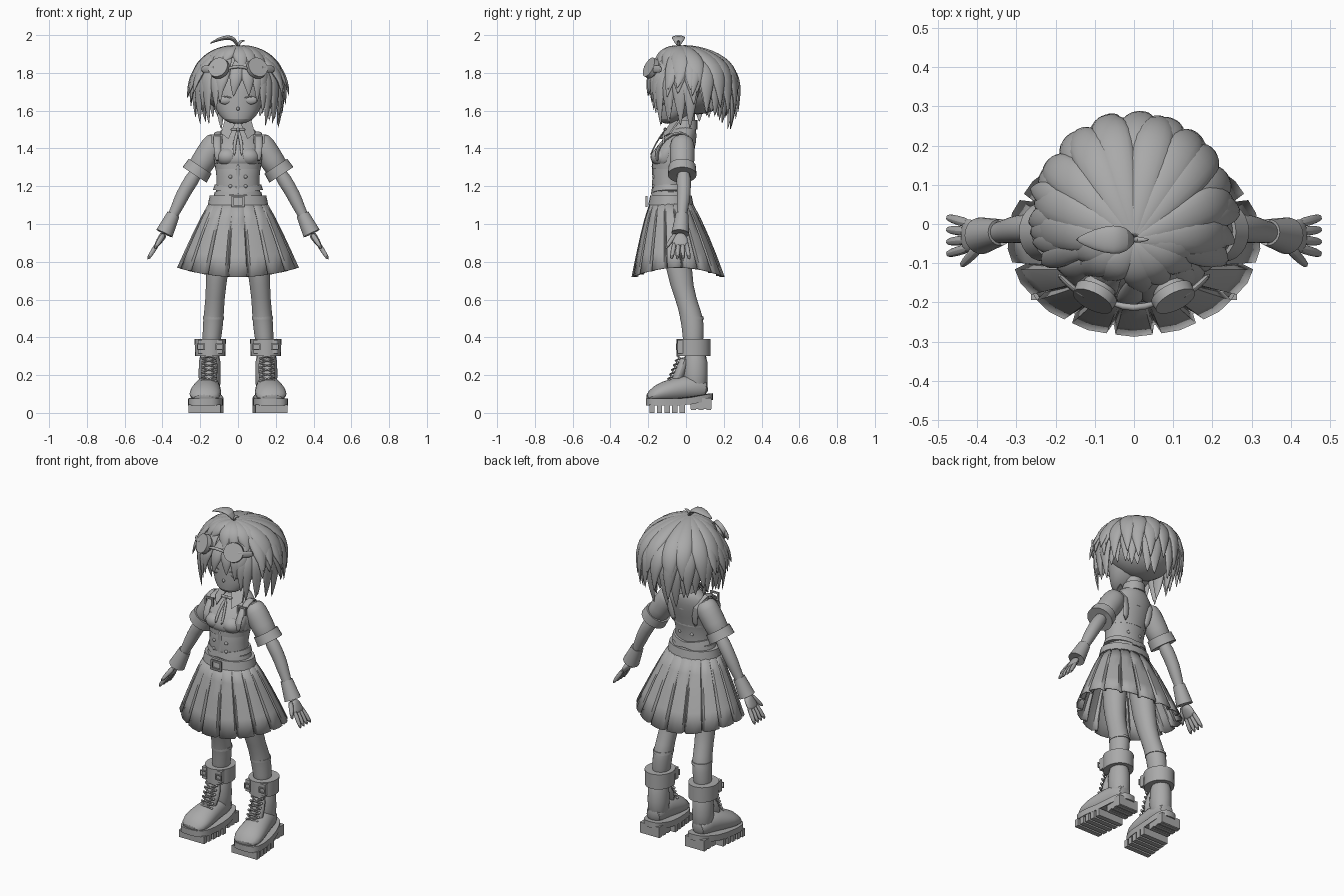
import bpy, bmesh, math, random
from mathutils import Vector, Matrix

random.seed(4)
if "Cube" in bpy.data.objects:
    bpy.data.objects.remove(bpy.data.objects["Cube"])
X, Y, Z = Vector((1, 0, 0)), Vector((0, 1, 0)), Vector((0, 0, 1))
clay = bpy.data.materials.new("clay_grey")
clay.use_nodes = True
clay.diffuse_color = (.4, .4, .4, 1)
clay.node_tree.nodes["Principled BSDF"].inputs["Base Color"].default_value = clay.diffuse_color


def finish(name, bm, sub=0):
    bmesh.ops.recalc_face_normals(bm, faces=bm.faces)
    mesh = bpy.data.meshes.new(name)
    bm.to_mesh(mesh)
    bm.free()
    mesh.materials.append(clay)
    ob = bpy.data.objects.new(name, mesh)
    bpy.context.collection.objects.link(ob)
    if sub:
        smooth = ob.modifiers.new("smooth", "SUBSURF")
        smooth.levels = smooth.render_levels = sub
    return ob


def bridge_rings(bm, rings):
    for low, high in zip(rings, rings[1:]):
        for j in range(len(low)):
            bm.faces.new((low[j], low[j - 1], high[j - 1], high[j]))


def pair(r):
    return r if isinstance(r, tuple) else (r, r)


def sweep(name, path, radii, ref=Y, sides=12, level=False, sub=1, tilt=0):
    """Skin elliptical rings along a path; level keeps every ring horizontal."""
    bm, rings = bmesh.new(), []
    path = [Vector(p) for p in path]
    if not isinstance(radii, list):
        radii = [radii] * len(path)
    for i, p in enumerate(path):
        along = (path[min(i + 1, len(path) - 1)] - path[max(i - 1, 0)]).normalized()
        u = X if level else (ref - ref.dot(along) * along).normalized()
        v = Y if level else along.cross(u)
        a, b = pair(radii[i])
        ring = []
        for j in range(sides):
            angle = math.tau * j / sides
            co = p + u * a * math.cos(angle) + v * b * math.sin(angle)
            ring.append(bm.verts.new(co + Z * co.x * tilt))
        rings.append(ring)
    bridge_rings(bm, rings)
    bm.faces.new(rings[0])
    bm.faces.new(rings[-1])
    return finish(name, bm, sub)


def body(name, rows):
    """Upright form from rows of height, y centre, x radius, y radius."""
    return sweep(name, [(0, y, z) for z, y, a, b in rows], [(a, b) for z, y, a, b in rows], sides=20, level=True)


def band(name, start, end, r0, r1, level=True, tilt=0):
    """Cuff or belt with a visible rim at both ends."""
    def inner(r):
        return tuple(.85 * e for e in pair(r))
    steps = (0, 0, 1, 1) if level else (.1, 0, 1, .9)
    return sweep(name, [start.lerp(end, t) for t in steps], [inner(r0), r0, r1, inner(r1)],
                 sides=24, level=level, sub=0, tilt=tilt)


def blob(name, centre, size):
    bm = bmesh.new()
    bmesh.ops.create_uvsphere(bm, u_segments=20, v_segments=12, radius=1,
                              matrix=Matrix.Translation(centre) @ Matrix.Diagonal((*size, 1)))
    return finish(name, bm)


def box(name, centre, size):
    bm = bmesh.new()
    bmesh.ops.create_cube(bm, size=1, matrix=Matrix.Translation(centre) @ Matrix.Diagonal((*size, 1)))
    return finish(name, bm)


def plate(name, outline, depth):
    bm = bmesh.new()
    face = bm.faces.new([bm.verts.new(p) for p in outline])
    top = bmesh.ops.extrude_face_region(bm, geom=[face])["geom"]
    bmesh.ops.translate(bm, vec=depth, verts=[g for g in top if isinstance(g, bmesh.types.BMVert)])
    return finish(name, bm)


def mirror(*obs):
    for ob in obs:
        ob.modifiers.new("other_side", "MIRROR")
        ob.modifiers.move(len(ob.modifiers) - 1, 0)


def buckle(name, centre, w, h, bar=.01):
    centre = Vector(centre)
    return [box(name + "_side", centre + X * s * w, (bar, bar, 2 * h)) for s in (-1, 1)] + \
           [box(name + "_rail", centre + Z * s * h, (2 * w + bar, bar, bar)) for s in (-1, 1)]


# Torso, blouse front, neck and trims
body("torso", [(1.06, -.08, .14, .1), (1.2, -.09, .11, .09), (1.3, -.08, .12, .1),
               (1.4, -.05, .14, .1), (1.47, -.02, .13, .08), (1.53, 0, .05, .05)])
body("blouse_front", [(1.29, -.1, .1, .07), (1.34, -.11, .125, .08), (1.38, -.1, .125, .08),
                      (1.43, -.07, .12, .07), (1.5, -.03, .07, .04)])
mirror(blob("bust", (.055, -.125, 1.355), (.062, .063, .05)))
sweep("neck", [(0, 0, 1.4), (0, 0, 1.6)], .048, sub=0, sides=20)
band("collar_stand", Vector((0, -.01, 1.5)), Vector((0, 0, 1.55)), .07, .06)
band("bodice_edge", Vector((0, -.08, 1.29)), Vector((0, -.08, 1.32)), (.12, .1), (.125, .1))
sweep("placket", [(0, -.18, 1.32), (0, -.17, 1.25), (0, -.18, 1.16)], (.012, .005), ref=X)

# Collar, ribbon, shoulder straps and buttons
knot = Vector((0, -.11, 1.5))
blob("ribbon_knot", knot, (.01, .01, .01))
mirror(plate("collar_flap", [(.01, -.07, 1.54), (.07, -.03, 1.55), (.09, -.08, 1.48), (.05, -.13, 1.45)], -.01 * Y),
       sweep("ribbon_loop", [knot, knot + .02 * X, knot + .04 * X], [.004, .012, .004]),
       sweep("ribbon_tail", [knot, (.02, -.16, 1.43), (.02, -.19, 1.36)], (.004, .009)),
       sweep("shoulder_strap", [(.1, -.15, 1.33), (.11, -.16, 1.38), (.11, -.12, 1.45), (.11, -.03, 1.5),
                                (.09, .05, 1.44), (.07, .01, 1.29)], (.02, .01), ref=X),
       *buckle("strap_buckle", (.11, -.12, 1.45), .024, .02),
       *[blob("button", (.04, y, z), (.01, .01, .01)) for y, z in ((-.17, 1.25), (-.17, 1.2), (0, 1.24))])

# Belts
hip = Vector((0, -.08, 1.1))
band("waist_belt", hip, hip + .05 * Z, (.16, .12), (.15, .11))
for slope in (-.16, .16):
    band("cross_belt", hip + .06 * Z, hip + .09 * Z, (.132, .105), (.123, .1), tilt=slope)
buckle("belt_buckle", hip - .13 * Y + .02 * Z, .03, .024)

# Pleated skirt
bm, rows, pleats, steps = bmesh.new(), [], 17, 5
for k in range(steps):
    t = k / (steps - 1)
    ring = []
    for p in range(pleats):
        for part, fold in ((-.4, 0), (0, -.01), (.4, 0), (.48, .08), (.52, .08)):
            a, d = math.tau * (p + part) / pleats, 1 - fold * (.2 + t)
            drop = .05 * (t * math.cos(a)) ** 2
            ring.append(bm.verts.new(((.15 + .17 * t ** .9) * d * math.sin(a),
                                      -.08 + .04 * t - (.11 + .135 * t ** .9) * d * math.cos(a),
                                      1.12 - .35 * t - drop)))
    rows.append(ring)
bridge_rings(bm, rows)
finish("pleated_skirt", bm).modifiers.new("cloth", "SOLIDIFY").thickness = .006

# Sleeves, arms, wrist cuffs and hands
shoulder, sleeve_end = Vector((.1, -.02, 1.46)), Vector((.23, -.02, 1.26))
elbow, wrist = Vector((.28, -.01, 1.18)), Vector((.39, -.03, .95))
knuckles, fingertip = Vector((.43, -.03, .89)), Vector((.48, -.03, .81))
mirror(sweep("sleeve", [shoulder.lerp(sleeve_end, t) for t in (0, .2, .6, 1)], [.05, .07, .065, .065], sides=16),
       band("sleeve_cuff", shoulder.lerp(sleeve_end, .77), sleeve_end, .072, .076, level=False),
       sweep("arm", [shoulder.lerp(elbow, .6), elbow, elbow.lerp(wrist, .25), elbow.lerp(wrist, .5), wrist],
             [.045, .037, .037, .028, .024]),
       band("wrist_cuff", elbow.lerp(wrist, .56), wrist, .034, .047, level=False),
       sweep("palm", [wrist, wrist.lerp(knuckles, .4), knuckles, knuckles.lerp(fingertip, .1)],
             [(.02, .02), (.042, .02), (.046, .014), (.04, .01)]),
       sweep("thumb", [wrist - .02 * Y, wrist.lerp(knuckles, .6) - .05 * Y, wrist.lerp(fingertip, .6) - .08 * Y],
             [.016, .015, .009], sides=8))
for spread in (-3, -1, 1, 3):
    base, tip = wrist.lerp(knuckles, .7) + spread * .01 * Y, fingertip + spread * .016 * Y
    mirror(sweep("finger", [base, base.lerp(tip, .5), tip], [.013, .014, .01], sides=8))

# Legs lean outwards towards the ankle
leg = [(1.05, -.05, .08, .09), (.75, -.045, .06, .07), (.6, 0, .05, .055), (.5, .034, .056, .064),
       (.42, .037, .052, .057), (.3, .04, .045, .05)]
mirror(sweep("leg", [(.17 - .08 * z, y, z) for z, y, a, b in leg], [(a, b) for z, y, a, b in leg], sides=16, level=True),
       band("sock_top", Vector((.13, .032, .495)), Vector((.13, .03, .51)), (.056, .063), (.055, .062)))


# Boots
def foot_x(y):
    return .16 - .1 * y


def power(value, exponent):
    return math.copysign(abs(value) ** exponent, value)


foot = [(.12, .12, .05, .05), (.04, .14, .06, .07), (-.07, .12, .08, .065), (-.16, .1, .09, .05), (-.21, .07, .06, .02)]
outline = []
for i in range(28):
    a = math.tau * i / 28
    y = -.035 - .178 * power(math.cos(a), .7)
    outline.append((foot_x(y) + (.083 - .1 * y) * power(math.sin(a), .6), y, .04 + .2 * max(0, y)))
ankle = Vector((.147, .04, .3))
boot = [sweep("boot_foot", [(foot_x(y), y, z) for y, z, a, b in foot], [(a, b) for y, z, a, b in foot], ref=X, sides=16),
        sweep("boot_shaft", [(.15, .05, z) for z in (.1, .2, .35)], (.06, .066), level=True, sides=16),
        sweep("boot_tongue", [(.16, -.06, .14), (.15, -.03, .22), (.15, 0, .3)], (.045, .03), ref=X),
        band("boot_cuff", ankle, ankle + .09 * Z, (.08, .09), (.083, .09)),
        plate("boot_sole", outline, .036 * Z),
        box("heel_block", (foot_x(.08), .08, .05), (.13, .11, .06))]
for i in range(5):
    y = .04 * i - .18
    boot.append(box("sole_tread", (foot_x(y), y, .022), (.17, .028, .044)))
for i in (1, 2, 3):
    boot.append(box("heel_tread", (foot_x(.08), .04 * i, .03), (.13, .025, .03)))
for i in range(6):
    middle = Vector((.154, -.095 + .01 * i, .17 + .024 * i))
    for s in (-1, 1):
        side = .036 * s * X
        boot.append(sweep("lace", [middle - side + .01 * Y, middle + .01 * Z, middle + side + .02 * (Y + Z)], .005, sides=6, sub=0))
        boot.append(blob("eyelet", middle + side + .01 * Y, (.007, .007, .007)))
for s in (-1, 1):
    front = ankle + s * .05 * X - .07 * Y + .05 * Z
    boot += [box("cuff_strap", front, (.03, .03, .07)), *buckle("cuff_buckle", front - .02 * Y, .018, .014, .006)]
mirror(*boot)

# Head and face
body("head", [(1.53, -.1, .03, .02), (1.55, -.08, .08, .06), (1.6, -.04, .12, .1), (1.7, -.01, .15, .13),
              (1.8, .01, .15, .14), (1.9, .02, .05, .05)])
blob("nose", (0, -.138, 1.61), (.008, .01, .01))
sweep("mouth", [(-.015, -.13, 1.577), (.015, -.13, 1.577)], .003, sides=6, sub=0)
mirror(blob("eye", (.066, -.12, 1.655), (.036, .014, .022)),
       sweep("upper_lash", [(.03, -.136, 1.665), (.06, -.136, 1.68), (.1, -.11, 1.665)], [.002, .005, .003], sides=6))

# Hair
blob("scalp", (0, .06, 1.75), (.2, .18, .17))


def lock(turn, start, end, width, grow=1.0, flare=0.0, bend=0.0):
    """Leaf-shaped lock running down the hair dome from the crown."""
    path, radii, steps = [], [], 7
    for i in range(steps + 1):
        t = i / steps
        s = start + (end - start) * t
        fall, a = math.radians(110 * s), math.radians(turn + bend * t)
        r = .24 * math.sin(fall) * (grow + flare * t * t)
        height = math.cos(fall) * (.24 if fall < math.pi / 2 else .48)
        path.append((r * math.sin(a), .03 - .07 * max(0, 1 - 2 * s) - r * math.cos(a), 1.7 + height * grow))
        leaf = .3 + 1.4 * t if t < .5 else max(.03, 1 - (2 * t - 1) ** 2)
        radii.append((width * leaf, .48 * width * leaf))
    a = math.radians(turn)
    sweep("hair_lock", path, radii, ref=Vector((math.cos(a), math.sin(a), 0)), sides=8)


def fan(first, last, count, start, end, width, wobble, **shape):
    """Spread locks evenly over a range of directions; zero is the front."""
    for i in range(count):
        turn = first + (last - first) * i / (count - 1)
        lock(turn + random.uniform(-3, 3), start, end + random.uniform(-.06, .06), width,
             bend=random.uniform(-wobble, wobble), **shape)


fan(76, 284, 10, 0, .88, .06, 5, flare=.06)                  # large back petals
fan(86, 274, 9, .2, .95, .052, 8, grow=.98, flare=.08)       # second layer between them
fan(62, 298, 16, .3, 1.01, .048, 8, grow=.93, flare=.05)     # lower back fringe
fan(75, 285, 11, .5, 1, .045, 8, grow=.8)                    # inner locks at the nape
fan(-66, 66, 7, 0, .52, .048, 6, grow=.99)                   # short crown locks
fan(-45, 45, 7, .3, .83, .042, 10, grow=.97)                 # forehead fringe
for s in (-1, 1):                                            # face framing and tufts
    fan(s * 36, s * 78, 5, .35, .98, .038, 6, grow=.95, flare=.04)
    fan(s * 58, s * 98, 5, .2, .82, .04, 10, flare=.13)
crown = Vector((0, -.04, 1.94))
sweep("top_tuft", [crown, crown + Vector((-.02, 0, .04)), crown + Vector((-.05, 0, .05)),
                   crown + Vector((-.1, 0, .04)), crown + Vector((-.15, 0, .015))],
      [.008, (.034, .012), (.04, .014), (.03, .01), .003])
sweep("small_tuft", [crown, crown + Vector((.01, 0, .03)), crown + Vector((.04, 0, .03))], [.008, .009, .002])

# Goggles
lens, aim = Vector((.1, -.185, 1.825)), Vector((.4, -.8, .4)).normalized()
strap = [(.25 * math.sin(a), .03 - .25 * math.cos(a), 1.82) for a in (.5, .7, .9)]
mirror(sweep("goggle_cup", [lens + aim * d for d in (-.05, -.01, -.01, .015, .015, .006)],
             [.04, .046, .057, .055, .046, .044], sides=24, sub=0),
       sweep("goggle_strap", strap, (.02, .008), ref=Z))
sweep("goggle_bridge", [(-.06, -.2, 1.82), (0, -.22, 1.84), (.06, -.2, 1.82)], .009)

# Smooth shading with crisp edges
bpy.ops.object.select_all(action="DESELECT")
for ob in bpy.context.collection.objects:
    if ob.type == "MESH":
        ob.select_set(True)
        bpy.context.view_layer.objects.active = ob
bpy.ops.object.shade_smooth_by_angle(angle=math.radians(40))
